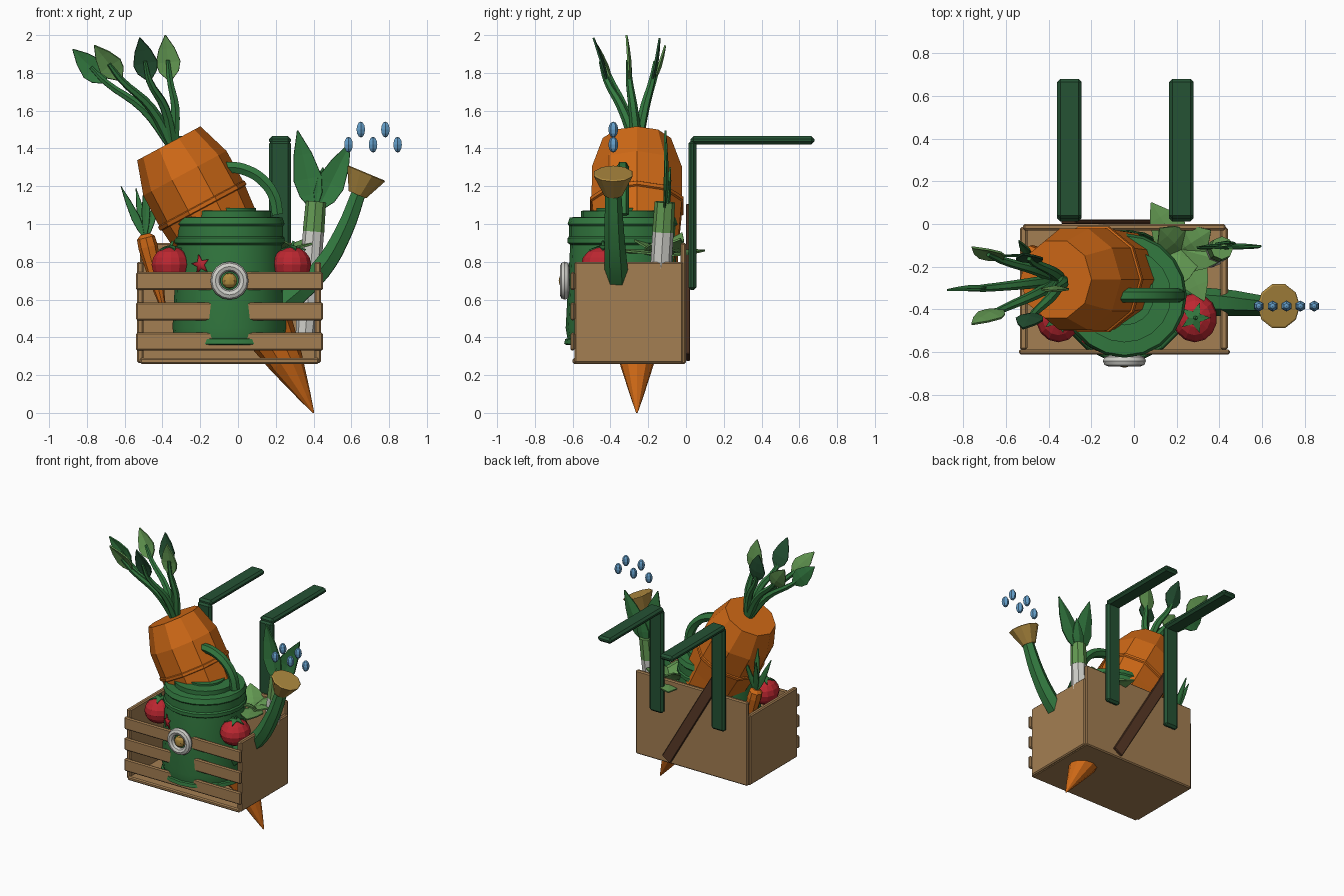
import bpy, bmesh, math
from mathutils import Vector, Matrix

cube = bpy.data.objects.get("Cube")
if cube:
    bpy.data.objects.remove(cube, do_unlink=True)


def material(name, *rgb):
    m = bpy.data.materials.new(name)
    m.use_nodes = True
    color = (*rgb, 1)
    m.diffuse_color = color
    m.node_tree.nodes["Principled BSDF"].inputs["Base Color"].default_value = color
    return m


WOOD = material("crate wood", .37, .21, .085)
BROWN = material("dark brown", .10, .042, .02)
ORANGE = material("carrot orange", .62, .14, .008)
GREEN = material("mid green", .032, .19, .05)
DARK = material("dark green", .018, .085, .034)
LIGHT = material("light green", .125, .32, .085)
RED = material("tomato red", .5, .02, .03)
WHITE = material("off white", .62, .62, .58)
GOLD = material("brass", .42, .25, .05)
BLUE = material("water blue", .13, .35, .6)


def finish(name, bm, mat):
    bmesh.ops.recalc_face_normals(bm, faces=bm.faces)
    me = bpy.data.meshes.new(name)
    bm.to_mesh(me)
    bm.free()
    me.materials.append(mat)
    ob = bpy.data.objects.new(name, me)
    bpy.context.collection.objects.link(ob)
    return ob


def box(name, lo, hi, mat, bevel=.008, tilt=0):
    lo, hi = Vector(lo), Vector(hi)
    bm = bmesh.new()
    bmesh.ops.create_cube(bm, size=1)
    bmesh.ops.scale(bm, vec=hi - lo, verts=bm.verts)
    bmesh.ops.bevel(bm, geom=bm.edges[:], offset=bevel, segments=1, affect='EDGES')
    ob = finish(name, bm, mat)
    ob.location = (lo + hi) / 2
    ob.rotation_euler.y = tilt
    return ob


def lathe(name, profile, origin, axis, sides, mat):
    """Revolve (radius, height) pairs around an axis."""
    bm = bmesh.new()
    rings = []
    for r, h in profile:
        rings.append([bm.verts.new((r * math.cos(a), r * math.sin(a), h))
                      for a in (math.tau * i / sides for i in range(sides))])
    for a, b in zip(rings, rings[1:]):
        for i in range(sides):
            j = (i + 1) % sides
            bm.faces.new((a[i], a[j], b[j], b[i]))
    bm.faces.new(rings[0])
    bm.faces.new(rings[-1])
    turn = Vector((0, 0, 1)).rotation_difference(Vector(axis)).to_matrix().to_4x4()
    bmesh.ops.transform(bm, matrix=Matrix.Translation(origin) @ turn, verts=bm.verts)
    return finish(name, bm, mat)


def tube(name, points, r0, r1, mat):
    """Tapered round tube through a few points."""
    cu = bpy.data.curves.new(name, 'CURVE')
    cu.dimensions = '3D'
    cu.bevel_depth, cu.bevel_resolution = 1, 1
    cu.resolution_u, cu.use_fill_caps = 4, True
    sp = cu.splines.new('BEZIER')
    sp.bezier_points.add(len(points) - 1)
    for i, (bp, p) in enumerate(zip(sp.bezier_points, points)):
        bp.co = p
        bp.handle_left_type = bp.handle_right_type = 'AUTO'
        bp.radius = r0 + (r1 - r0) * i / (len(points) - 1)
    cu.materials.append(mat)
    ob = bpy.data.objects.new(name, cu)
    bpy.context.collection.objects.link(ob)
    bpy.ops.object.select_all(action='DESELECT')
    ob.select_set(True)
    bpy.context.view_layer.objects.active = ob
    bpy.ops.object.convert(target='MESH')
    return ob


def leaf(name, base, tip, half, mat, side=(1, 0, 0)):
    """Pointed leaf with a folded midrib."""
    base, tip = Vector(base), Vector(tip)
    along = (tip - base).normalized()
    side = Vector(side)
    side = (side - along * side.dot(along)).normalized()
    fold = along.cross(side) * half * .2
    bm = bmesh.new()
    rows = []
    for t, w in ((0, .15), (.2, .8), (.4, 1), (.7, .65), (1, .03)):
        c = base.lerp(tip, t)
        rows.append([bm.verts.new(p) for p in
                     (c - side * half * w, c + fold * w, c + side * half * w)])
    for a, b in zip(rows, rows[1:]):
        for k in range(2):
            bm.faces.new((a[k], a[k + 1], b[k + 1], b[k]))
    ob = finish(name, bm, mat)
    mod = ob.modifiers.new("thickness", 'SOLIDIFY')
    mod.thickness, mod.offset = .01, 0
    return ob


def star(name, centre, axis, r, droop, mat):
    """Five-pointed plate, its points bent back along the axis."""
    bm = bmesh.new()
    mid = bm.verts.new((0, 0, .004))
    rim = []
    for i in range(10):
        a, q = math.tau * i / 10, r if i % 2 == 0 else r * .42
        rim.append(bm.verts.new((q * math.cos(a), q * math.sin(a), -droop * (q / r) ** 2)))
    for i in range(10):
        bm.faces.new((mid, rim[i], rim[(i + 1) % 10]))
    turn = Vector((0, 0, 1)).rotation_difference(Vector(axis)).to_matrix().to_4x4()
    bmesh.ops.transform(bm, matrix=Matrix.Translation(centre) @ turn, verts=bm.verts)
    ob = finish(name, bm, mat)
    ob.modifiers.new("thickness", 'SOLIDIFY').thickness = .008


def ball(name, centre, scale, u, v, mat):
    bm = bmesh.new()
    bmesh.ops.create_uvsphere(bm, u_segments=u, v_segments=v, radius=1)
    bmesh.ops.scale(bm, vec=scale, verts=bm.verts)
    bmesh.ops.translate(bm, vec=centre, verts=bm.verts)
    return finish(name, bm, mat)


# Crate
box("crate_floor", (-.52, -.6, .26), (.43, 0, .29), WOOD)
box("crate_back", (-.52, -.03, .265), (.43, 0, .9), WOOD)
box("crate_side_right", (-.535, -.59, .265), (-.5, -.015, .8), WOOD)
box("crate_side_left", (.405, -.59, .265), (.44, -.015, .8), WOOD)
for i, z in enumerate((.33, .49, .65)):
    box(f"crate_slat_{i}", (-.54, -.612, z), (.45, -.588, z + .095), WOOD)
box("back_brace", (-.115, 0, .23), (-.035, .02, 1.15), BROWN, .004, -.53)

# Carrying arms
for side, x in (("right", -.36), ("left", .165)):
    box(f"arm_post_{side}", (x, .012, .65), (x + .115, .055, 1.44), DARK, .015)
    box(f"arm_bar_{side}", (x, .025, 1.422), (x + .115, .68, 1.465), DARK, .015)

# Large carrot
lathe("large_carrot", [(.004, 0), (.035, .1), (.095, .31), (.18, .7), (.215, .94),
      (.228, .945), (.238, 1.1), (.25, 1.23), (.26, 1.235), (.26, 1.255), (.252, 1.26),
      (.25, 1.44), (.19, 1.62)], (.4, -.26, 0), (-.473, 0, .881), 10, ORANGE)
tops = [((-.70, -.30, 1.75), (-.875, -.31, 1.925), GREEN),
        ((-.62, -.40, 1.765), (-.76, -.47, 1.945), LIGHT),
        ((-.62, -.17, 1.765), (-.76, -.11, 1.945), LIGHT),
        ((-.47, -.42, 1.76), (-.52, -.49, 1.985), DARK),
        ((-.47, -.18, 1.76), (-.52, -.14, 1.985), DARK),
        ((-.36, -.30, 1.76), (-.385, -.315, 2), LIGHT)]
root = Vector((-.345, -.26, 1.41))
for i, (base, tip, mat) in enumerate(tops):
    b, t = Vector(base), Vector(tip)
    bend = root.lerp(b, .5) + Vector((.02, 0, .03))
    tube(f"carrot_stem_{i}", (root, bend, b, b.lerp(t, .45)), .032, .011, GREEN)
    leaf(f"carrot_leaf_{i}", b, t, .065, mat)

# Small carrot
lathe("small_carrot", [(.004, 0), (.035, .2), (.052, .4), (.048, .45), (.025, .47)],
      (-.38, -.15, .49), (-.24, 0, .97), 8, ORANGE)
for i, tip in enumerate(((-.62, -.15, 1.2), (-.485, -.18, 1.29), (-.42, -.12, 1.16),
                         (-.54, -.08, 1.19))):
    leaf(f"small_carrot_leaf_{i}", (-.49, -.15, .92), tip, .022, GREEN)

# Watering can
CX, CY = -.045, -.335
lathe("can_body", [(.3, .36), (.31, .365), (.305, .39), (.293, .395), (.302, .45),
      (.278, .89), (.292, .9), (.292, .925), (.284, .935), (.284, .99), (.292, 1.0),
      (.28, 1.035), (.22, 1.038), (.22, 1.07), (.14, 1.072), (.14, 1.085)],
      (CX, CY, 0), (0, 0, 1), 20, GREEN)
arc = [(CX + .255 * math.cos(a), CY, 1.05 + .25 * math.sin(a))
       for a in (math.pi * i / 8 for i in range(9))]
tube("can_handle", arc, .034, .034, GREEN)
tube("can_spout", [(.18, -.36, .52), (.44, -.37, .76), (.56, -.38, .96), (.645, -.385, 1.18)],
     .072, .042, GREEN)
lathe("spout_rose", [(.05, 0), (.108, .12), (.1, .125)], (.632, -.385, 1.155),
      (.385, 0, .92), 10, GOLD)
ring = [(.075 + .026 * math.cos(a), .026 * math.sin(a))
        for a in (math.tau * i / 8 for i in range(9))]
lathe("badge_ring", ring, (CX, -.642, .7), (0, -1, 0), 16, WHITE)
bm = bmesh.new()
ring_mesh = bpy.data.objects["badge_ring"].data
bm.from_mesh(ring_mesh)
bmesh.ops.delete(bm, geom=[f for f in bm.faces if len(f.verts) > 4], context='FACES_ONLY')
bmesh.ops.remove_doubles(bm, verts=bm.verts, dist=.0005)
bmesh.ops.recalc_face_normals(bm, faces=bm.faces)
bm.to_mesh(ring_mesh)
bm.free()
ball("badge_centre", (CX, -.64, .7), (.042, .034, .042), 10, 6, GOLD)
star("can_red_mark", (-.2, -.578, .785), (-.5, -.86, 0), .055, 0, RED)

# Water drops
for i in range(5):
    ball(f"water_drop_{i}", (.585 + .065 * i, -.385, 1.42 + .08 * (i % 2)),
         (.026, .026, .042), 6, 6, BLUE)

# Tomatoes
for side, x in (("right", -.355), ("left", .285)):
    ball(f"tomato_{side}", (x, -.44, .785), (.105, .115, .095), 14, 8, RED)
    star(f"tomato_cap_{side}", (x, -.44, .886), (0, 0, 1), .075, .02, GREEN)
    tube(f"tomato_stalk_{side}", [(x, -.44, .88), (x + .01, -.44, .91)], .01, .007, GREEN)

# Leek
start, lean = Vector((.355, -.155, .4)), Vector((.08, .06, 1)).normalized()
lathe("leek_stalk", [(.05, 0), (.056, .1), (.056, .56)], start, lean, 8, WHITE)
lathe("leek_neck", [(.057, 0), (.054, .16)], start + lean * .56, lean, 8, LIGHT)
leaf("leek_leaf_right", (.405, -.115, 1.07), (.315, -.11, 1.495), .075, GREEN)
leaf("leek_leaf_left", (.42, -.115, 1.07), (.595, -.105, 1.43), .075, GREEN)
leaf("leek_leaf_back", (.415, -.10, 1.07), (.45, -.085, 1.3), .05, GREEN)

# Salad leaves
heart = (.22, -.12, .83)
for i, tip in enumerate(((.41, -.17, .9), (.33, -.36, .86), (.08, .1, .86),
                         (.12, -.02, .95), (.36, -.03, .92), (.2, -.3, .93))):
    out = Vector(tip) - Vector(heart)
    leaf(f"salad_leaf_{i}", heart, tip, .085, LIGHT, (-out.y, out.x, 0))

# Smooth round tubes, keeping hard edges
bpy.ops.object.select_all(action='DESELECT')
for ob in bpy.context.collection.objects:
    if any(k in ob.name for k in ("can_", "stem", "badge")):
        ob.select_set(True)
        bpy.context.view_layer.objects.active = ob
bpy.ops.object.shade_smooth_by_angle(angle=math.radians(25))
